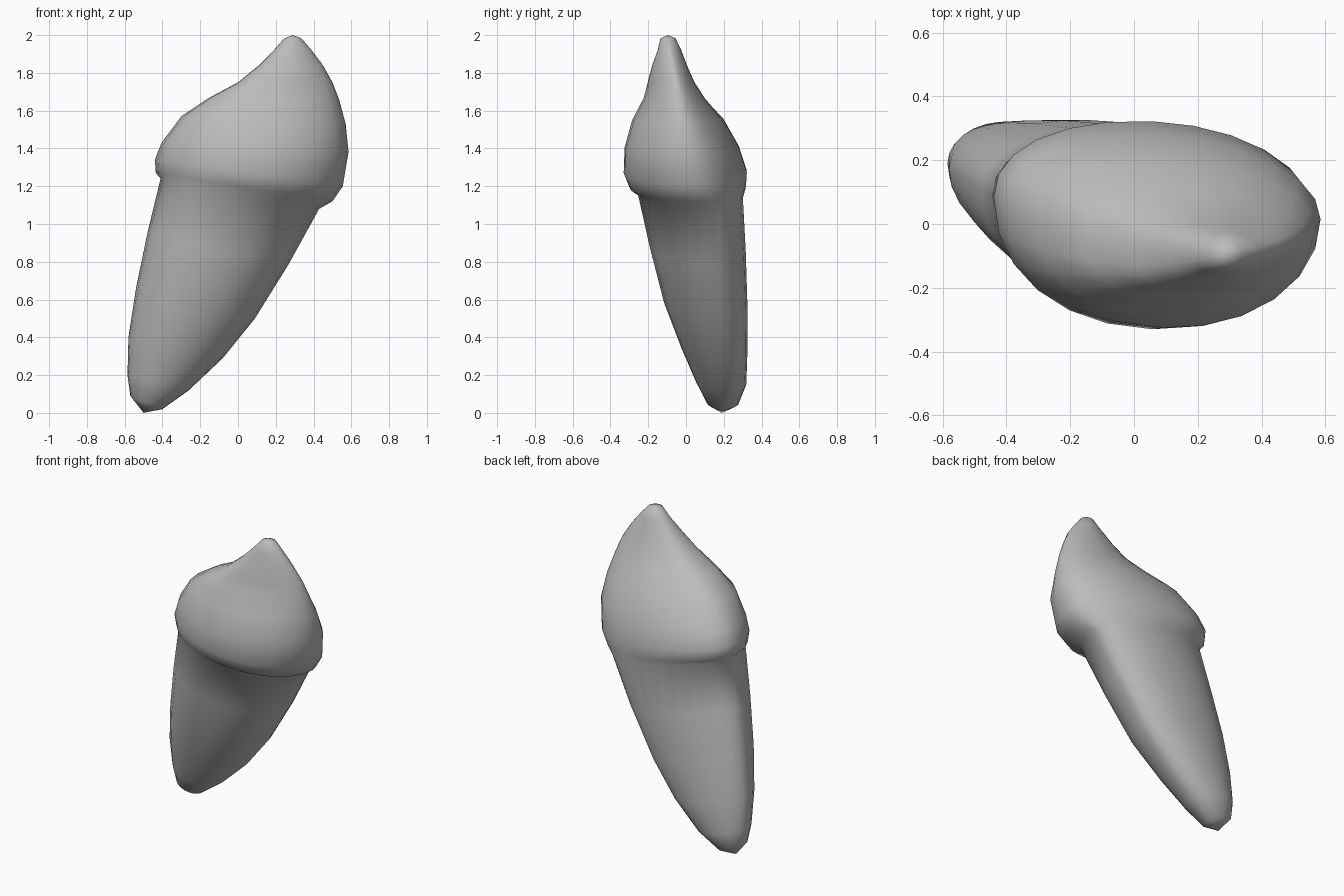
import bpy, bmesh
from math import sin, cos, pi
from mathutils import Vector

cube = bpy.data.objects.get("Cube")
if cube:
    bpy.data.objects.remove(cube)

mat = bpy.data.materials.new("plain grey")
mat.use_nodes = True
colour = (0.5, 0.5, 0.5, 1)
mat.diffuse_color = colour
mat.node_tree.nodes["Principled BSDF"].inputs["Base Color"].default_value = colour

SEGMENTS = 24


def power(value, exponent):
    return (abs(value) ** exponent) * (1 if value >= 0 else -1)


def ring_points(left, right, front, back, blunt_left, blunt_right):
    """Tilted oval through its left and right ends, with given front and back reach."""
    left, right = Vector(left), Vector(right)
    middle, half = (left + right) / 2, (right - left) / 2
    for i in range(SEGMENTS):
        t = 2 * pi * i / SEGMENTS
        e = blunt_right if cos(t) > 0 else blunt_left
        point = middle + half * power(cos(t), e)
        s = power(sin(t), e)
        reach = back - middle.y if s > 0 else middle.y - front
        point.y += s * reach
        yield point


def loft(name, rings, bottom, top):
    bm = bmesh.new()
    loops = [[bm.verts.new(p) for p in ring_points(*r)] for r in rings]
    for a, b in zip(loops, loops[1:]):
        for i in range(SEGMENTS):
            j = (i + 1) % SEGMENTS
            bm.faces.new((a[i], a[j], b[j], b[i]))
    for loop, tip in ((loops[0], bottom), (loops[-1], top)):
        v = bm.verts.new(tip)
        for i in range(SEGMENTS):
            bm.faces.new((loop[i], loop[(i + 1) % SEGMENTS], v))
    bmesh.ops.recalc_face_normals(bm, faces=bm.faces)
    mesh = bpy.data.meshes.new(name)
    bm.to_mesh(mesh)
    bm.free()
    mesh.materials.append(mat)
    mesh.shade_smooth()
    obj = bpy.data.objects.new(name, mesh)
    bpy.context.collection.objects.link(obj)


# Rings: left end, right end, front y, back y, left and right bluntness
root = [
    ((-.57, .20, .09), (-.40, .20, .02), .11, .28, 1, 1),
    ((-.585, .19, .20), (-.26, .21, .12), .055, .32, 1, .95),
    ((-.58, .175, .40), (-.08, .21, .29), -.025, .325, .97, .95),
    ((-.54, .15, .66), (.09, .19, .50), -.115, .325, .95, .95),
    ((-.48, .11, .95), (.27, .165, .79), -.19, .315, .95, .97),
    ((-.41, .07, 1.24), (.43, .13, 1.08), -.255, .30, .93, 1),
]
collar = [
    ((-.435, .085, 1.27), (.50, .07, 1.12), -.30, .317, .95, 1),
    ((-.44, .085, 1.34), (.555, .045, 1.20), -.33, .322, .93, 1),
    ((-.405, .065, 1.43), (.585, .015, 1.38), -.325, .28, .9, 1),
]
crown = [
    ((-.30, .01, 1.57), (.57, -.01, 1.53), -.285, .20, .8, 1.1),
    ((-.15, -.045, 1.67), (.535, -.035, 1.66), -.225, .10, .72, 1.15),
    ((.0, -.08, 1.75), (.50, -.05, 1.75), -.20, .045, .72, 1.2),
    ((.11, -.09, 1.84), (.45, -.07, 1.84), -.178, .005, .75, 1.2),
    ((.19, -.095, 1.92), (.39, -.085, 1.92), -.15, -.025, .85, 1.15),
    ((.245, -.095, 1.983), (.335, -.09, 1.983), -.135, -.055, 1, 1),
]
loft("tooth", root + collar + crown, (-.50, .19, 0), (.29, -.095, 2))
